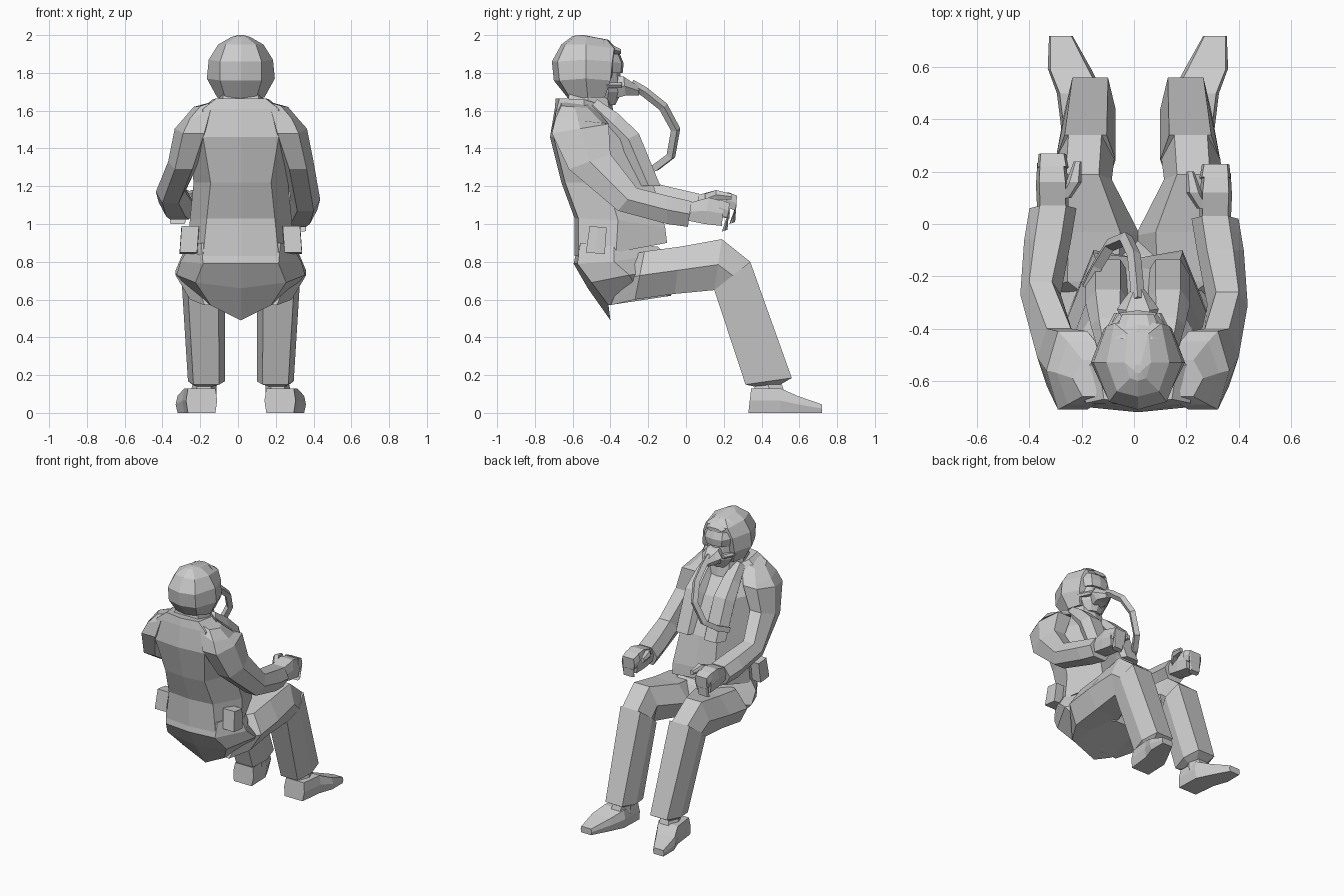
import bpy, bmesh

CX = 0.015  # body centre line


def loft(name, rings):
    """Skin a list of equal-length point rings and cap both ends."""
    bm = bmesh.new()
    vs = [[bm.verts.new(p) for p in r] for r in rings]
    n = len(vs[0])
    for a, b in zip(vs, vs[1:]):
        for i in range(n):
            j = (i + 1) % n
            bm.faces.new((a[i], a[j], b[j], b[i]))
    bm.faces.new(vs[0][::-1])
    bm.faces.new(vs[-1])
    bmesh.ops.recalc_face_normals(bm, faces=bm.faces)
    me = bpy.data.meshes.new(name)
    bm.to_mesh(me)
    bm.free()
    ob = bpy.data.objects.new(name, me)
    bpy.context.collection.objects.link(ob)
    return ob


def body(name, rows):
    """Horizontal symmetric rings: back, side and front half-widths, depths, heights,
    then how far the middle of back and front is pushed (y back, y front, z back)."""
    rings = []
    for xb, yb, zb, xs, ys, zs, xf, yf, zf, db, df, dz in rows:
        half = [(xb, yb, zb), (xs, ys, zs), (xf, yf, zf)]
        ring = [(0, yb + db, zb + dz)] + half + [(0, yf + df, zf)]
        ring += [(-x, y, z) for x, y, z in half[::-1]]
        rings.append([(x + CX, y, z) for x, y, z in ring])
    return loft(name, rings)


def limb(name, stations, side=1, inset=0.22):
    """Hexagonal limb; station = lower edge y,z / upper edge y,z / inner x / outer x
    and optionally how far the outer half drops."""
    rings = []
    for ya, za, yb, zb, xi, xo, *drop in stations:
        k = (xo - xi) * inset
        d = drop[0] if drop else 0
        ym, zm = (ya + yb) / 2, (za + zb) / 2
        ring = [(xi + k, ya, za), (xo - k, ya, za - d), (xo, ym, zm - d),
                (xo - k, yb, zb - d), (xi + k, yb, zb), (xi, ym, zm)]
        rings.append([(CX + side * x, y, z) for x, y, z in ring])
    return loft(name, rings)


def tube(name, path, r):
    cu = bpy.data.curves.new(name, 'CURVE')
    cu.dimensions = '3D'
    cu.bevel_depth = r
    cu.bevel_resolution = 0
    cu.use_fill_caps = True
    sp = cu.splines.new('POLY')
    sp.use_smooth = False
    sp.points.add(len(path) - 1)
    for p, c in zip(sp.points, path):
        p.co = (*c, 1)
    ob = bpy.data.objects.new(name, cu)
    bpy.context.collection.objects.link(ob)


# Jacket
body("jacket", [
    (.20, -.57, .83, .28, -.37, .85, .17, -.10, .90, -.02, -.03, 0),
    (.18, -.57, 1.03, .27, -.36, 1.02, .17, -.11, .98, -.02, -.02, 0),
    (.16, -.64, 1.22, .25, -.42, 1.22, .15, -.17, 1.20, -.02, 0, 0),
    (.20, -.70, 1.46, .28, -.52, 1.46, .14, -.29, 1.45, -.02, 0, 0),
    (.20, -.685, 1.61, .22, -.54, 1.60, .12, -.40, 1.57, -.01, 0, 0),
    (.13, -.67, 1.665, .15, -.54, 1.66, .09, -.44, 1.63, -.02, 0, 0)])

# Seat of the trousers
body("hips", [
    (.21, -.56, .90, .26, -.38, .90, .15, -.15, .88, -.01, 0, 0),
    (.20, -.575, .79, .32, -.38, .80, .16, -.12, .85, -.02, 0, 0),
    (.24, -.50, .69, .34, -.30, .73, .14, -.06, .76, -.02, 0, -.03),
    (.16, -.41, .57, .26, -.25, .64, .08, -.08, .62, .01, 0, -.08)])

# Neck and collar
body("neck", [
    (.10, -.64, 1.60, .13, -.52, 1.60, .09, -.40, 1.56, 0, .02, 0),
    (.09, -.61, 1.72, .11, -.52, 1.72, .07, -.42, 1.70, 0, .02, 0)])

# Helmet
body("helmet", [
    (.08, -.61, 1.66, .125, -.52, 1.67, .10, -.43, 1.67, -.01, 0, 0),
    (.11, -.67, 1.76, .18, -.53, 1.77, .13, -.40, 1.76, -.03, .0, 0),
    (.11, -.68, 1.86, .17, -.53, 1.87, .12, -.39, 1.86, -.03, .02, 0),
    (.08, -.64, 1.95, .12, -.53, 1.95, .09, -.38, 1.93, -.02, .01, 0),
    (.03, -.59, 1.99, .05, -.53, 1.99, .04, -.42, 1.975, -.01, .01, .005),
    (.01, -.57, 2.0, .015, -.56, 2.0, .01, -.54, 2.0, 0, 0, 0)])

# Visor, brim, face and breathing mask
body("visor", [
    (.08, -.44, 1.80, .10, -.40, 1.80, .06, -.345, 1.80, 0, .01, 0),
    (.09, -.44, 1.85, .115, -.40, 1.86, .07, -.34, 1.85, 0, .01, 0),
    (.08, -.44, 1.91, .10, -.40, 1.90, .06, -.36, 1.90, 0, .01, 0)])
limb("brim", [(-.44, 1.90, -.44, 1.975, -.10, .10), (-.345, 1.90, -.345, 1.925, -.06, .06)])
body("face", [
    (.05, -.45, 1.63, .06, -.42, 1.63, .04, -.385, 1.63, 0, .01, 0),
    (.09, -.46, 1.70, .10, -.41, 1.70, .06, -.36, 1.70, 0, .02, 0),
    (.09, -.46, 1.82, .10, -.41, 1.82, .06, -.37, 1.82, 0, .02, 0)])
limb("mask", [(-.39, 1.66, -.38, 1.79, -.06, .06), (-.32, 1.68, -.33, 1.78, -.08, .08),
              (-.29, 1.68, -.30, 1.76, -.06, .06), (-.25, 1.68, -.25, 1.73, -.025, .025)])

# Air hose from mask to chest
tube("hose", [(.015, -.29, 1.74), (.01, -.22, 1.70), (.0, -.12, 1.62), (-.03, -.055, 1.50),
              (-.09, -.08, 1.36), (-.14, -.16, 1.30), (-.18, -.24, 1.27)], .026)

for s, side in ((1, "right"), (-1, "left")):
    # Vest lobe
    limb(side + "_vest_lobe", [
        (-.52, 1.60, -.47, 1.66, .06, .15), (-.42, 1.48, -.36, 1.585, .04, .18),
        (-.36, 1.42, -.25, 1.48, .03, .20), (-.26, 1.20, -.135, 1.20, .03, .20)], s)
    # Mask strap
    limb(side + "_mask_strap", [(-.42, 1.72, -.42, 1.75, .08, .13),
                                (-.34, 1.72, -.34, 1.75, .05, .09)], s)
    # Side pouch
    limb(side + "_pouch", [(-.53, .85, -.43, .84, .23, .325),
                           (-.51, .99, -.42, .98, .22, .315)], s, .02)
    # Trouser leg
    limb(side + "_thigh", [
        (-.40, .57, -.28, .84, .02, .24), (-.27, .60, -.22, .855, .0, .345),
        (-.06, .63, -.03, .88, -.01, .345),
        (.15, .65, .19, .92, .10, .325), (.16, .65, .34, .80, .09, .315)], s)
    limb(side + "_shin", [
        (.15, .65, .34, .80, .085, .315), (.315, .15, .56, .185, .085, .28),
        (.36, .14, .50, .15, .13, .25)], s, .15)
    # Boot
    limb(side + "_boot_shaft", [(.35, .06, .54, .06, .13, .28), (.37, .17, .50, .17, .13, .25)], s)
    limb(side + "_boot", [
        (.33, 0, .345, .13, .125, .29), (.50, 0, .50, .13, .13, .31),
        (.60, 0, .59, .09, .18, .345), (.72, 0, .72, .045, .25, .34)], s, .06)
    # Arm; the left forearm is raised a little and both forearms are centred on x = 0
    d = 0 if s > 0 else .04

    def lift(st):
        return [(a + d, b + d, c + d, e + d, f - s * CX, g - s * CX) for a, b, c, e, f, g in st]
    limb(side + "_arm", [
        (-.66, 1.655, -.52, 1.645, .08, .25, .03), (-.69, 1.60, -.45, 1.58, .12, .31, .04),
        (-.71, 1.48, -.41, 1.53, .15, .35),
        (-.62, 1.29, -.40, 1.37, .22, .385)] + lift([
            (-.36, 1.07, -.26, 1.19, .28, .435), (-.10, 1.0, -.10, 1.15, .24, .42),
            (.01, .985, .03, 1.12, .22, .40)]), s)
    limb(side + "_palm", lift([
        (.0, 1.02, .01, 1.11, .25, .37), (.10, 1.0, .12, 1.14, .25, .375),
        (.19, .99, .20, 1.12, .26, .37)]), s, .1)
    limb(side + "_fingers", lift([
        (.17, 1.05, .18, 1.13, .25, .37), (.225, 1.03, .23, 1.11, .26, .365),
        (.19, .96, .22, .97, .28, .36)]), s, .08)
    limb(side + "_thumb", lift([
        (.06, 1.06, .06, 1.12, .24, .29), (.12, 1.09, .12, 1.14, .20, .26),
        (.20, 1.09, .20, 1.12, .20, .23)]), s)
